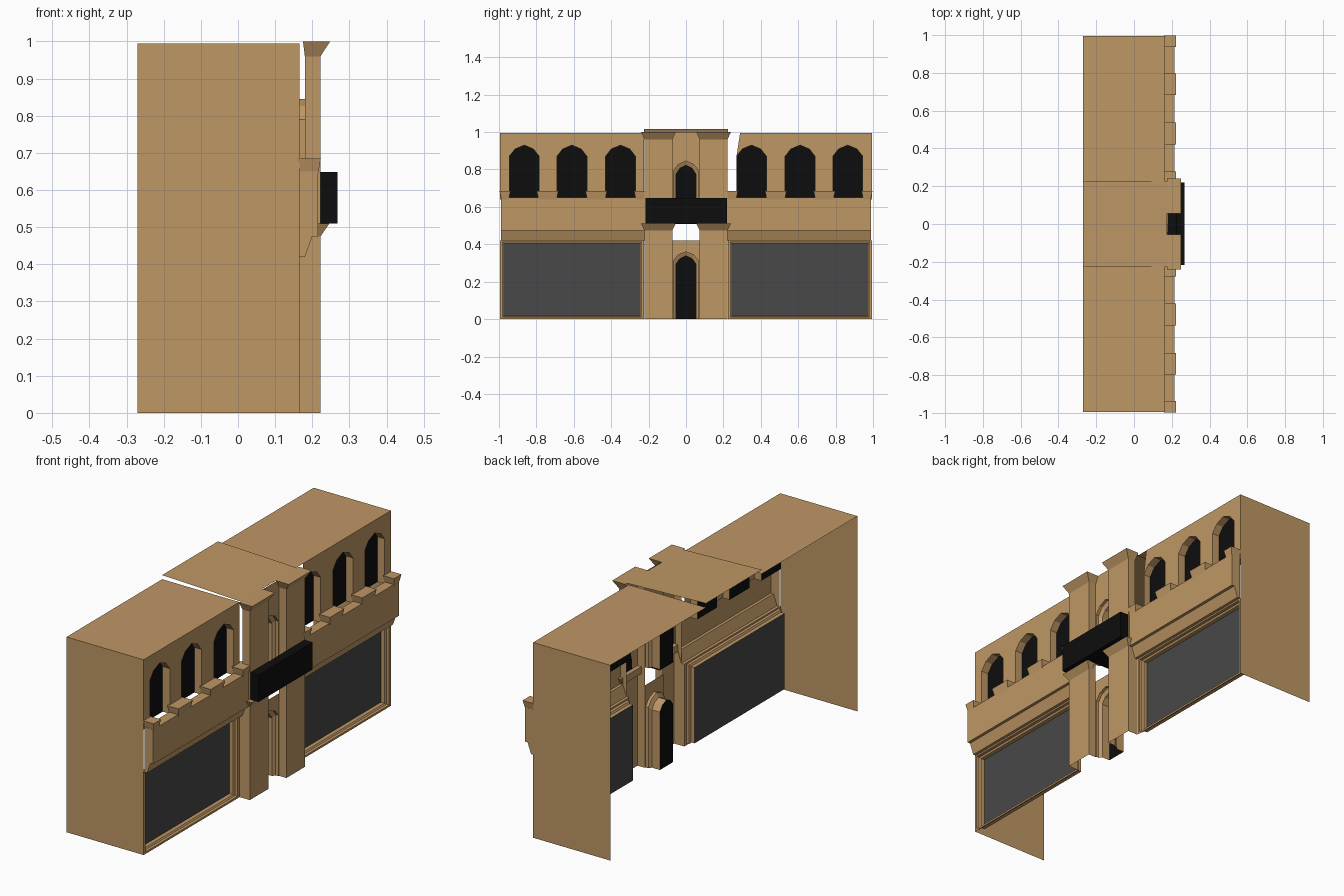
import bpy

if "Cube" in bpy.data.objects:
    bpy.data.objects.remove(bpy.data.objects["Cube"])


def material(name, rgb):
    m = bpy.data.materials.new(name)
    m.diffuse_color = (*rgb, 1)
    m.use_nodes = True
    m.node_tree.nodes["Principled BSDF"].inputs["Base Color"].default_value = m.diffuse_color
    return m


STONE = material("sandstone", (0.52, 0.31, 0.13))
BLACK = material("black", (0.004, 0.004, 0.004))
GLASS = material("dark_glass", (0.065, 0.065, 0.065))


def build(name, polys, mat=STONE):
    """One object from a list of polygons (each a list of xyz points)."""
    verts, faces = [], []
    for p in polys:
        faces.append(range(len(verts), len(verts) + len(p)))
        verts += p
    me = bpy.data.meshes.new(name)
    me.from_pydata(verts, [], [list(f) for f in faces])
    me.materials.append(mat)
    ob = bpy.data.objects.new(name, me)
    bpy.context.collection.objects.link(ob)
    return ob


def arch(yc, hw, z0, spring, apex):
    """Pointed arch outline from bottom left over the top to bottom right."""
    mid = spring + (apex - spring) * 0.65
    pts = [(-1, z0), (-1, spring), (-.62, mid), (0, apex), (.62, mid), (1, spring), (1, z0)]
    return [(yc + k * hw, z) for k, z in pts]


def at(x, outline):
    return [(x, y, z) for y, z in outline]


def band(a, b, closed=False):
    """Quads joining two outlines with equal point counts."""
    n = len(a)
    return [[a[i], b[i], b[(i + 1) % n], a[(i + 1) % n]] for i in range(n if closed else n - 1)]


def rect(y0, y1, z0, z1):
    return [(y0, z0), (y1, z0), (y1, z1), (y0, z1)]


def block(x0, x1, y0, y1, z0, z1, grow=(0, 0, 0)):
    """Box whose top is flared by (back, front, sides)."""
    b, f, s = grow
    lo = [(x0, y0, z0), (x1, y0, z0), (x1, y1, z0), (x0, y1, z0)]
    hi = [(x0 - b, y0 - s, z1), (x1 + f, y0 - s, z1), (x1 + f, y1 + s, z1), (x0 - b, y1 + s, z1)]
    return band(lo, hi, True) + [lo[::-1], hi]


WALL, BACK, TOP = 0.165, -0.27, 0.995

for side, s in (("left", -1), ("right", 1)):
    def flip(polys):
        return [[(x, y * s, z) for x, y, z in (p if s > 0 else p[::-1])] for p in polys]

    # End wall and wing roof
    build(f"{side}_wing_shell", flip([
        [(BACK, .995, 0), (WALL, .995, 0), (WALL, .995, TOP), (BACK, .995, TOP)][::-1],
        [(BACK, .225, TOP), (WALL, .225, TOP), (WALL, .995, TOP), (BACK, .995, TOP)]]))

    # Upper wall with three arched windows
    centres = (.35, .61, .865)
    notches = [p for c in centres for p in arch(c, .08, .64, .87, .93)]
    if s > 0:   # wall strip by the tower is left open on this side
        outline = notches[1:] + [(.995, .64), (.995, TOP), (.289, TOP)]
    else:
        outline = [(.225, .64)] + notches + [(.995, .64), (.995, TOP), (.225, TOP)]
    build(f"{side}_upper_wall", flip([at(WALL, outline)]))
    arches = [arch(c, .08, .64, .87, .93) for c in centres]
    build(f"{side}_window_reveals", flip([q for a in arches for q in band(at(WALL, a), at(.125, a))]))
    build(f"{side}_window_panes", flip([at(.125, a) for a in arches]), BLACK)

    # Shop window with stepped frame
    outer, inner = rect(.225, .995, 0, .42), rect(.238, .982, .01, .412)
    pane = rect(.247, .972, .017, .403)
    build(f"{side}_shop_frame", flip(band(at(WALL, outer), at(WALL, inner), True)
                                     + band(at(WALL, inner), at(.15, inner), True)
                                     + band(at(.15, inner), at(.145, pane), True)
                                     + band(at(.145, pane), at(.125, pane), True)))
    build(f"{side}_shop_glass", flip([at(.125, pane)]), GLASS)

    # Jutting parapet and flared merlons
    prof = [(.165, .42), (.18, .42), (.2, .475), (.215, .475), (.215, .65), (.165, .65)]
    a, b = ([(x, y, z) for x, z in prof] for y in (.22, .99))
    build(f"{side}_parapet", flip(band(a, b) + [b]))
    merlons = [(.215, .268), (.432, .528), (.692, .788), (.948, .987)]
    build(f"{side}_merlons", flip([q for y0, y1 in merlons
                                   for q in block(.165, .215, y0, y1, .64, .685, (.006, .008, .01))]))

    # Tower pier with flared cap and corbel under the balcony
    pier = [(.18, .222), (.222, .222), (.222, .073), (.18, .073)]
    low, neck = ([(x, y, z) for x, y in pier] for z in (0, .96))
    cap = [(.175, .24, 1), (.248, .24, 1), (.248, .055, 1), (.175, .055, 1)]
    build(f"{side}_pier", flip(band(low, neck) + band(neck, cap) + [cap]
                               + [[(WALL, .222, 0), (.18, .222, 0), (.18, .222, .42), (WALL, .222, .42)]]))
    build(f"{side}_corbel", flip(block(.2, .222, .073, .222, .475, .51, (0, .024, .018))))

# Tower roof, sloping slightly up to the back
build("tower_roof", [[(BACK, -.225, 1.016), (.175, -.225, 1), (.175, .225, 1), (BACK, .225, 1.016)]])

# Recessed bays: door below, arched window above the balcony
for name, z0, spring, apex, top in (("door", 0, .31, .36, .42), ("balcony_window", .51, .79, .845, 1)):
    outer = arch(0, .068, z0, spring, apex)
    inner = arch(0, .053, z0, spring - .015, apex - .022)
    build(f"{name}_bay", [at(.18, [(-.075, z0)] + outer + [(.075, z0), (.075, top), (-.075, top)])]
          + band(at(.18, outer), at(WALL, outer)) + band(at(WALL, outer), at(.155, inner))
          + band(at(.155, inner), at(.11, inner)))
    build(f"{name}_panel", [at(.11, inner)], BLACK)

# Balcony
build("balcony", block(.222, .268, -.217, .219, .51, .648)
      + block(.11, .222, -.055, .055, .508, .513), BLACK)
